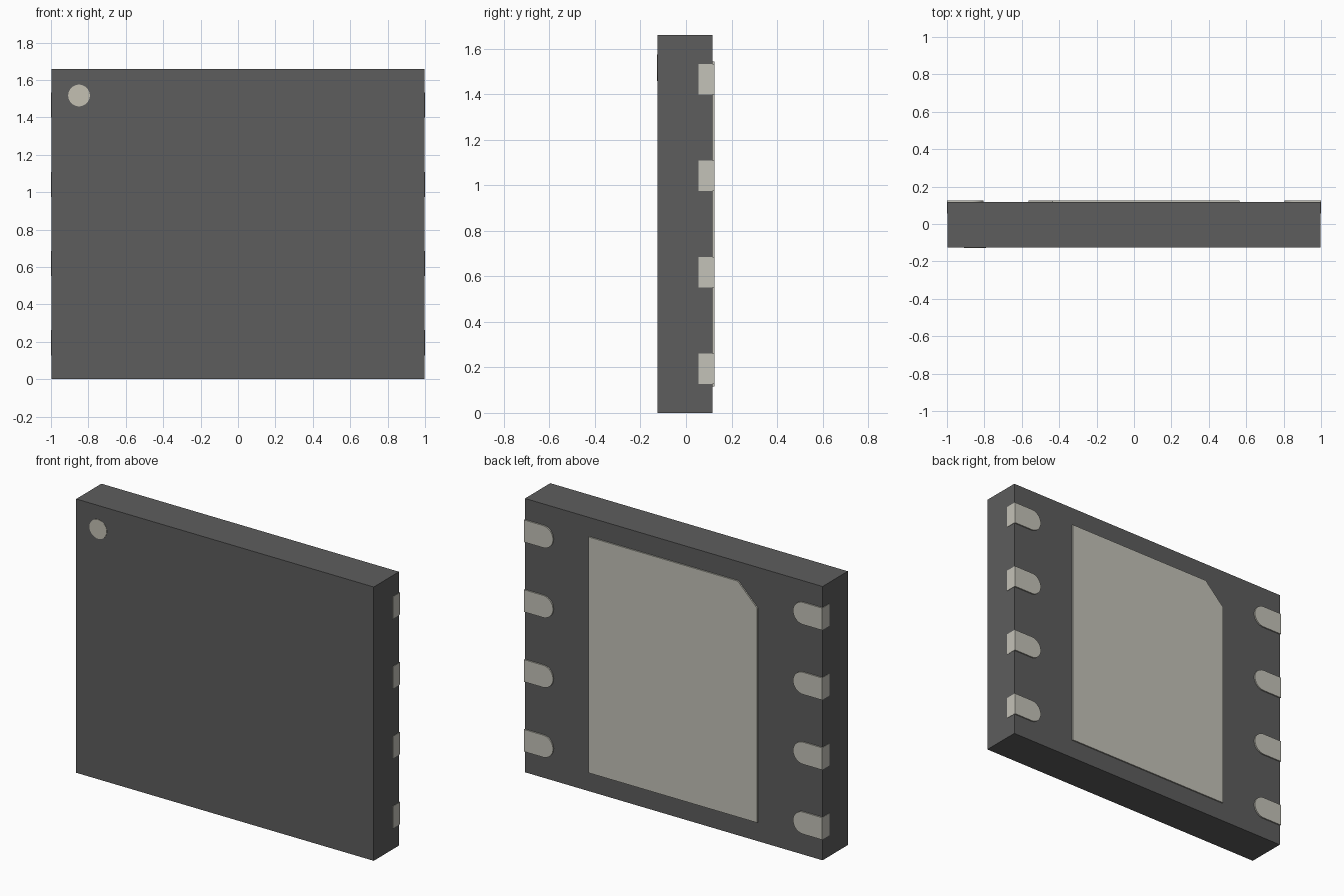
import bpy, bmesh
from math import sin, cos, pi

if "Cube" in bpy.data.objects:
    bpy.data.objects.remove(bpy.data.objects["Cube"])


def material(name, rgb):
    m = bpy.data.materials.new(name)
    m.diffuse_color = (*rgb, 1)
    m.use_nodes = True
    m.node_tree.nodes["Principled BSDF"].inputs["Base Color"].default_value = m.diffuse_color
    return m


DARK = material("dark_resin", (0.11, 0.11, 0.11))
METAL = material("tin_metal", (0.55, 0.54, 0.48))
MARK = material("pale_mark", (0.55, 0.53, 0.45))


def prism(name, outline, y0, y1, mat):
    """Extrude an x-z outline from y0 to y1."""
    bm = bmesh.new()
    face = bm.faces.new([bm.verts.new((x, y0, z)) for x, z in outline])
    ext = bmesh.ops.extrude_face_region(bm, geom=[face])["geom"]
    verts = [v for v in ext if isinstance(v, bmesh.types.BMVert)]
    bmesh.ops.translate(bm, verts=verts, vec=(0, y1 - y0, 0))
    bmesh.ops.recalc_face_normals(bm, faces=bm.faces)
    mesh = bpy.data.meshes.new(name)
    bm.to_mesh(mesh)
    bm.free()
    obj = bpy.data.objects.new(name, mesh)
    bpy.context.collection.objects.link(obj)
    mesh.materials.append(mat)
    bpy.ops.object.select_all(action='DESELECT')
    obj.select_set(True)
    bpy.context.view_layer.objects.active = obj
    bpy.ops.object.shade_smooth_by_angle()
    return obj


def arc(cx, cz, r, start, end, n):
    return [(cx + r * cos(start + (end - start) * i / n),
             cz + r * sin(start + (end - start) * i / n)) for i in range(n + 1)]


H, BACK, PAD_BACK = 1.66, 0.117, 0.125
EDGE = 0.998

# Package body
prism("body", [(-EDGE, 0), (EDGE, 0), (EDGE, H), (-EDGE, H)], -0.125, BACK, DARK)

# Pin-one marker on the front
prism("pin_one_mark", arc(-0.85, 1.517, 0.058, 0, 2 * pi, 48)[:-1], -0.127, -0.122, MARK)

# Central pad with one cut corner
px, z0, z1, cut = 0.565, 0.115, 1.545, 0.13
prism("central_pad", [(-px, z0), (px, z0), (px, z1), (-px + cut, z1), (-px, z1 - cut)],
      BACK - 0.02, PAD_BACK, METAL)

# Edge contacts: round inner end, wrapping the side wall
half, inner = 0.067, 0.805
for row in range(4):
    zc = 0.195 + row * 0.4235
    for side, label in ((-1, "left"), (1, "right")):
        shape = [(1.0, zc + half)] + arc(inner + half, zc, half, pi / 2, 3 * pi / 2, 20) + [(1.0, zc - half)]
        prism(f"contact_{label}_{row + 1}", [(side * x, z) for x, z in shape],
              0.055, PAD_BACK, METAL)
